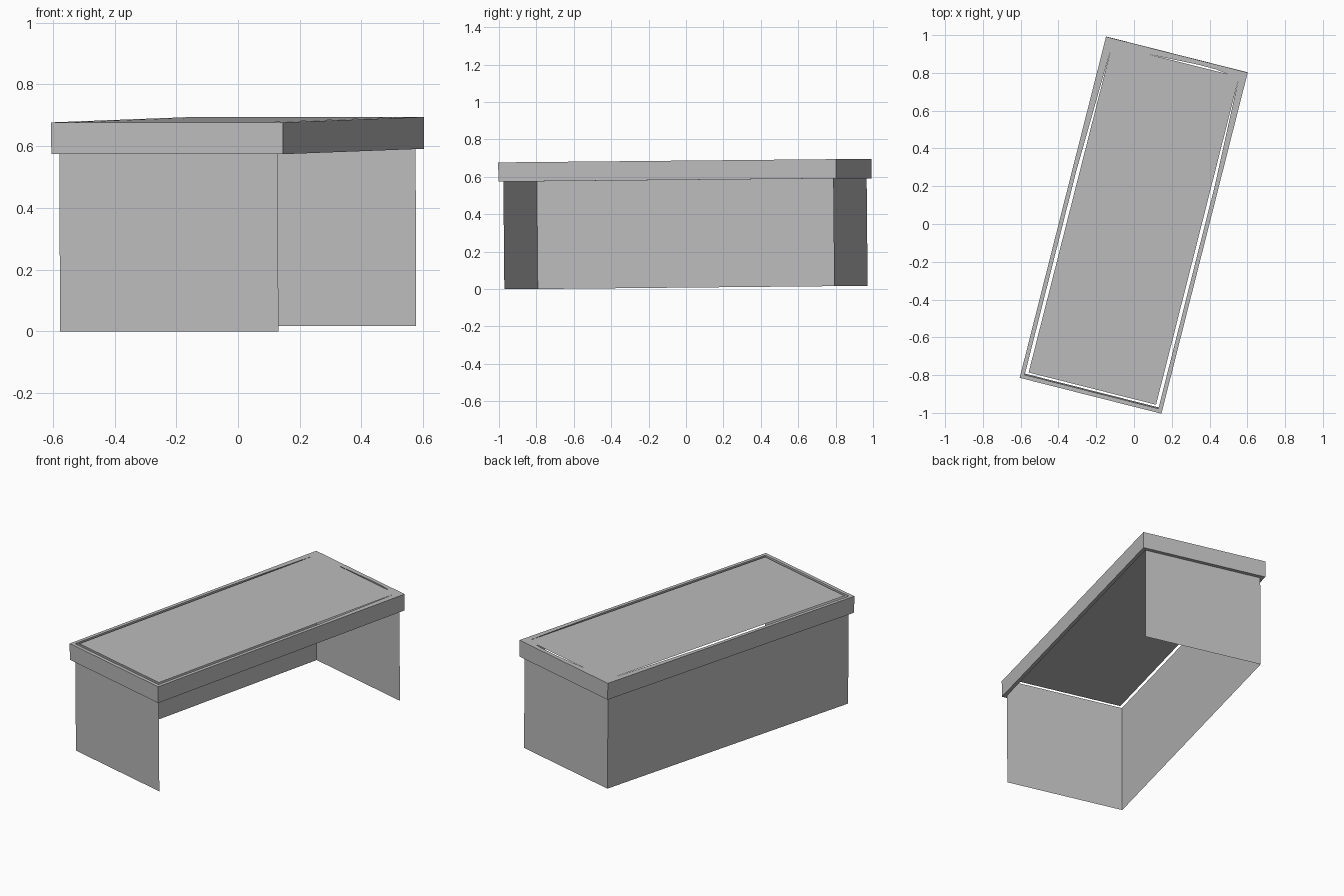
import bpy
import bmesh
import math
from mathutils import Matrix

cube = bpy.data.objects.get("Cube")
if cube:
    bpy.data.objects.remove(cube)

W, L = 0.387, 0.9315      # half width and half length of the rim
INSET = 0.022             # panels sit this far inside the rim
TOP, RIM_LOW = 0.686, 0.583
FLOOR = 0.009

# The whole desk is turned on the floor and rises slightly to the rear
PLACE = Matrix.Rotation(math.radians(-14.2), 4, 'Z') @ Matrix.Rotation(0.0094, 4, 'X')

grey = bpy.data.materials.new("plain_grey")
grey.use_nodes = True
colour = (0.5, 0.5, 0.5, 1)
grey.diffuse_color = colour
grey.node_tree.nodes["Principled BSDF"].inputs["Base Color"].default_value = colour


def finish(name, bm):
    bm.transform(PLACE)
    mesh = bpy.data.meshes.new(name)
    bm.to_mesh(mesh)
    bm.free()
    mesh.materials.append(grey)
    obj = bpy.data.objects.new(name, mesh)
    bpy.context.collection.objects.link(obj)


def corners(inset):
    w, l = W - inset, L - inset
    return [(-w, -l), (w, -l), (w, l), (-w, l)]


def panel(name, a, b):
    """Thin upright sheet between two floor points."""
    bm = bmesh.new()
    bm.faces.new([bm.verts.new((*p, z)) for p, z in
                  ((a, FLOOR), (b, FLOOR), (b, RIM_LOW), (a, RIM_LOW))])
    finish(name, bm)


# Two ends and one long side; the other long side is open
p = corners(INSET)
panel("front_end_panel", p[0], p[1])
panel("rear_end_panel", p[2], p[3])
panel("long_side_panel", p[3], p[0])

# Rim band: outer wall, underside and inner wall
bm = bmesh.new()
rings = [[bm.verts.new((*c, z)) for c in corners(i)] for i, z in
         ((0, TOP), (0, RIM_LOW), (INSET, RIM_LOW), (INSET, TOP))]
for upper, lower in zip(rings, rings[1:]):
    for i in range(4):
        j = (i + 1) % 4
        bm.faces.new((upper[i], lower[i], lower[j], upper[j]))
finish("rim_band", bm)

# Table top with a tapering slot round three sides and a sliver at the rear
o, n = INSET, 0.039
slot = [(-W + 0.041, 0.87), (-W + o, 0.2), (-W + o, -L + o), (W - o, -L + o),
        (W - o, 0.3), (W - 0.039, 0.89), (W - n, -L + n), (-W + n, -L + n)]
sliver = [(-0.144, L - 0.035), (0.12, L - 0.024), (0.22, L - 0.025), (0.289, L - 0.034)]
bm = bmesh.new()
edges = []
for loop in (corners(0), slot, sliver):
    verts = [bm.verts.new((*c, TOP)) for c in loop]
    edges += [bm.edges.new((a, b)) for a, b in zip(verts, verts[1:] + verts[:1])]
bmesh.ops.triangle_fill(bm, use_beauty=True, use_dissolve=False, edges=edges, normal=(0, 0, 1))
finish("table_top", bm)
